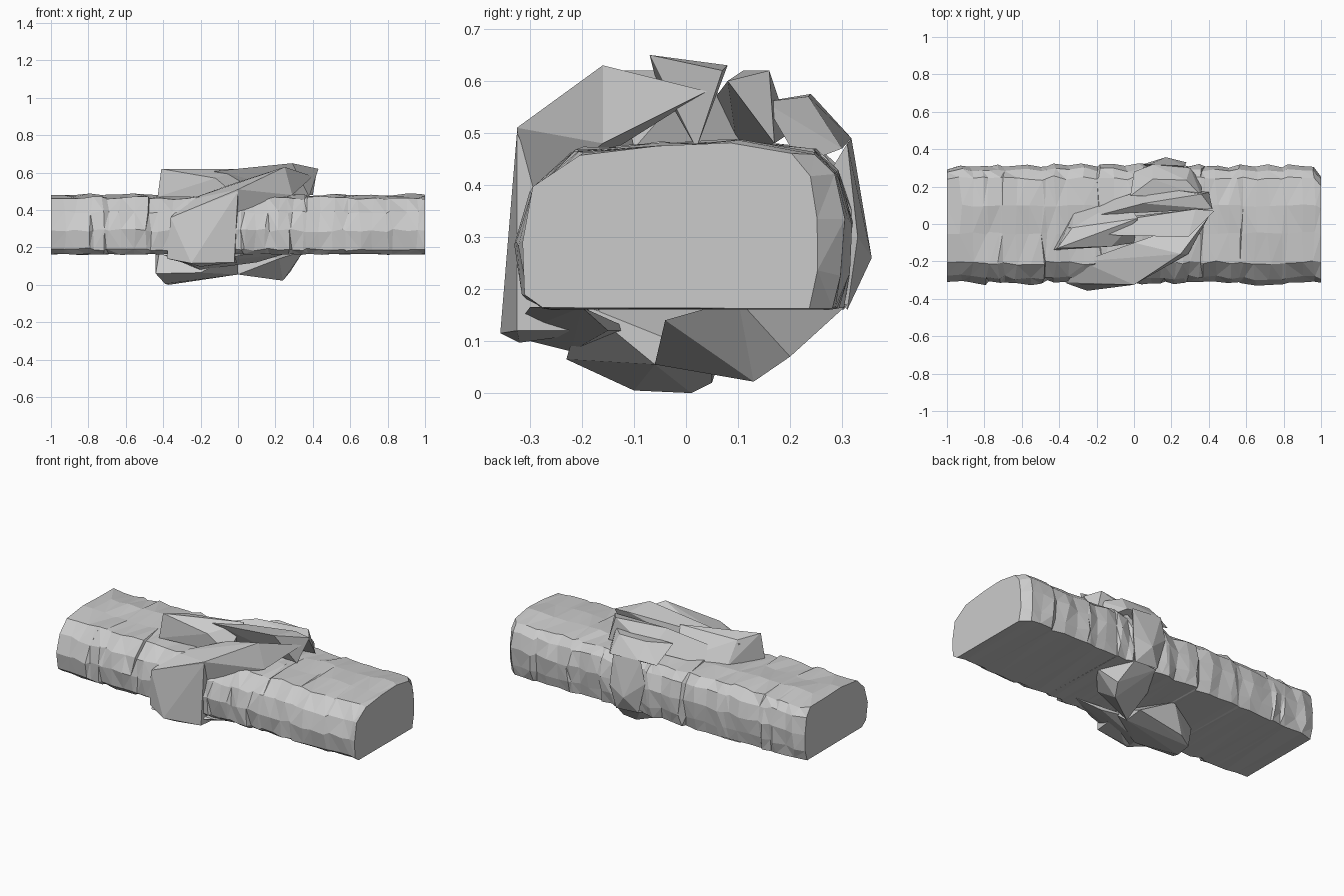
import bpy, bmesh, random
from mathutils import Vector

random.seed(11)


def finish(name, bm):
    bmesh.ops.recalc_face_normals(bm, faces=bm.faces)
    me = bpy.data.meshes.new(name)
    bm.to_mesh(me)
    bm.free()
    ob = bpy.data.objects.new(name, me)
    bpy.context.collection.objects.link(ob)
    return ob


def chunk(name, pts):
    """Faceted stone: convex hull around a few corner points."""
    bm = bmesh.new()
    for p in pts:
        bm.verts.new(p)
    res = bmesh.ops.convex_hull(bm, input=bm.verts)
    junk = {v for v in res["geom_interior"] + res["geom_unused"]
            if isinstance(v, bmesh.types.BMVert)}
    if junk:
        bmesh.ops.delete(bm, geom=list(junk), context='VERTS')
    return finish(name, bm)


# Rough log: cross-section (y, z) swept along x with uneven, notched stations
section = [(-.27, .163), (-.305, .19), (-.318, .29), (-.29, .39), (-.21, .465),
           (-.05, .475), (.10, .483), (.25, .465), (.295, .42), (.318, .33),
           (.31, .23), (.295, .163)]
stations = [-1, -.93, -.87, -.80, -.78, -.72, -.70, -.63, -.56, -.49, -.47,
            -.42, -.35, -.27, -.20, -.18, -.11, -.04, .02, .04, .09, .14, .16,
            .22, .27, .29, .35, .37, .44, .51, .56, .58, .65, .72, .80, .82,
            .90, .96, 1]
bm = bmesh.new()
rings = []
for i, x in enumerate(stations):
    left, right = random.uniform(.955, 1.02), random.uniform(.955, 1.02)
    if i == 0:
        left, right = .96, .93
    if i == len(stations) - 1:
        left, right = 1.0, .80
    ring = []
    for j, (y, z) in enumerate(section):
        low = z < .17
        y *= left if y < 0 else right
        y += random.uniform(-.007, .007)
        dz = random.uniform(-.003, .003) if low else random.uniform(-.009, .009)
        end = x in (-1, 1)
        dx = 0 if end else random.uniform(-.012, .012)
        ring.append(bm.verts.new((x + dx, y, z + dz)))
    rings.append(ring)
n = len(section)
for a, b in zip(rings, rings[1:]):
    for j in range(n):
        bm.faces.new((a[j], a[(j + 1) % n], b[(j + 1) % n], b[j]))
bm.faces.new(rings[0])
bm.faces.new(rings[-1])
bmesh.ops.triangulate(bm, faces=bm.faces)
finish("rough_log", bm)

# Upper slabs of the diagonal wrap
chunk("top_ridge_left", [
    (-.43, -.14, .47), (-.41, -.13, .62), (-.33, -.02, .60), (-.32, .06, .47),
    (-.12, -.12, .57), (.02, .03, .62), (-.05, .14, .47), (0, -.1, .47)])
chunk("top_ridge_middle", [
    (-.35, -.02, .58), (-.1, -.06, .61), (.29, -.07, .65), (.43, .07, .62),
    (.33, .08, .63), (.38, .02, .47), (.05, .02, .60), (-.2, .02, .47)])
chunk("top_ridge_right", [
    (-.18, .05, .56), (.05, .11, .62), (.36, .16, .62), (.42, .08, .60),
    (.40, .17, .48), (.1, .2, .50), (-.2, .1, .46)])

# Broad flap folding over the front edge
chunk("front_flap", [
    (-.36, -.315, .36), (0, -.325, .51), (.25, -.16, .63), (.40, .04, .58),
    (.29, -.16, .48), (-.05, -.31, .36), (-.28, -.2, .45), (0, -.1, .55)])
chunk("front_slab", [
    (-.36, -.318, .36), (-.25, -.357, .115), (-.2, -.32, .097),
    (-.38, -.30, .14), (0, -.325, .50), (-.08, -.325, .30),
    (-.02, -.325, .12), (.0, -.15, .12), (-.2, -.15, .2)])

# Blocks rolling over the back edge
chunk("back_shoulder", [
    (-.02, .15, .56), (.1, .24, .575), (.28, .235, .57), (.36, .15, .56),
    (.0, .28, .47), (.1, .318, .49), (.3, .30, .47), (.36, .22, .44)])
chunk("back_slab", [
    (.08, .318, .49), (.27, .31, .48), (.17, .357, .26), (.05, .32, .36),
    (.28, .33, .3), (.1, .31, .17), (.25, .31, .16), (.2, .2, .3)])

# Underside of the wrap
chunk("underside_left", [
    (-.44, -.2, .06), (-.44, -.05, .16), (-.39, -.1, .005), (-.37, .01, 0),
    (-.29, .05, .02), (-.2, -.23, .065), (0, -.06, .055), (0, .05, .07),
    (.0, -.2, .17), (-.2, .1, .17), (-.42, -.16, .18)])
chunk("underside_right", [
    (0, -.06, .055), (.24, .13, .022), (.28, .2, .07), (.35, .1, .18),
    (.25, .31, .17), (.1, .30, .17), (-.02, .1, .17), (.22, -.04, .14)])
chunk("underside_front", [
    (-.4, -.27, .16), (-.25, -.34, .11), (-.2, -.22, .08), (.1, -.15, .12),
    (.25, -.2, .165), (.05, -.30, .165), (-.1, -.1, .12)])
